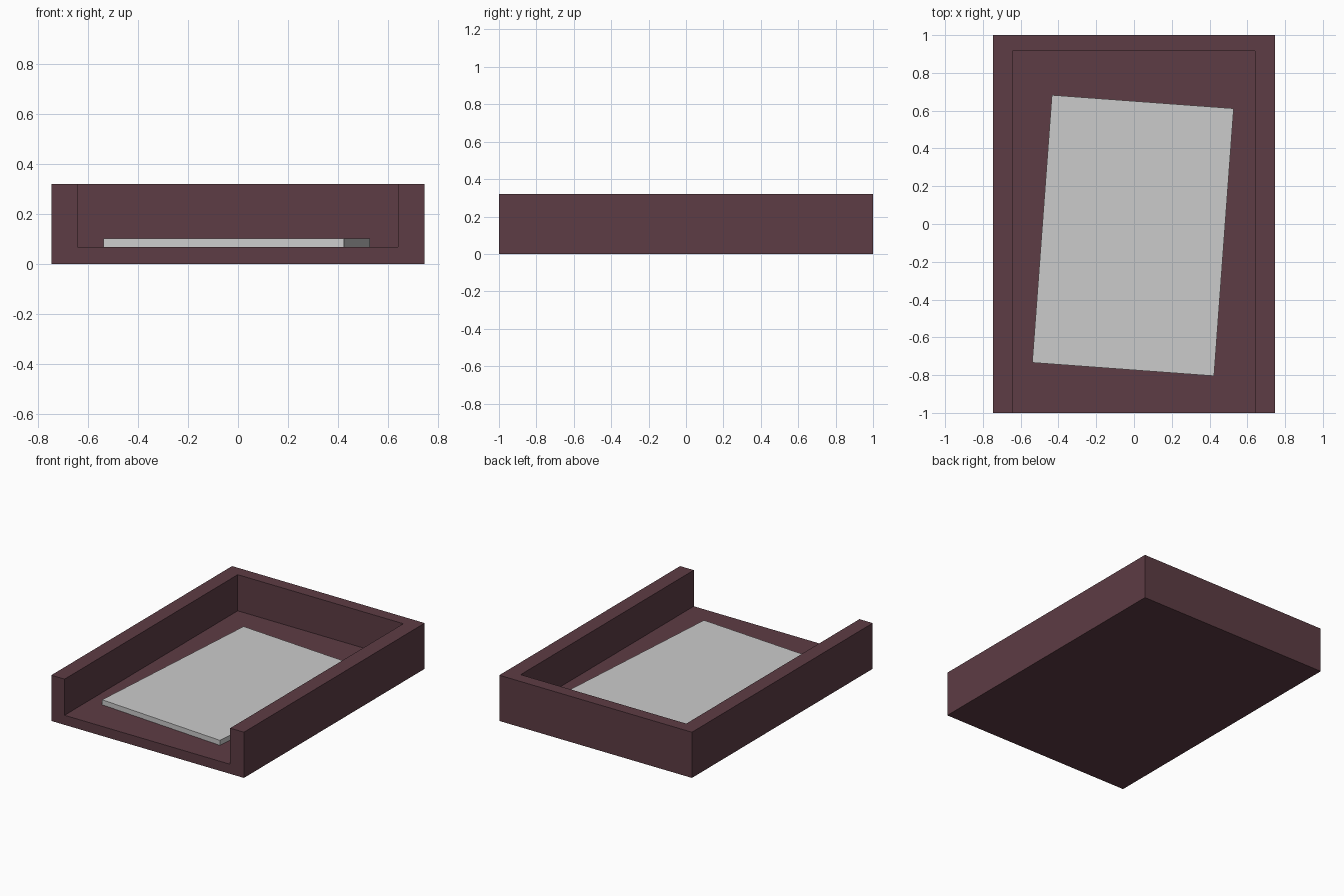
import bpy
from math import radians

if "Cube" in bpy.data.objects:
    bpy.data.objects.remove(bpy.data.objects["Cube"])


def box(name, x, y, z, turn=0.0):
    """Box spanning the given (low, high) ranges, turned about its own centre."""
    spans = (x, y, z)
    bpy.ops.mesh.primitive_cube_add(size=1, location=[(a + b) / 2 for a, b in spans])
    ob = bpy.context.object
    ob.name = name
    ob.scale = [b - a for a, b in spans]
    bpy.ops.object.transform_apply(location=False, rotation=False, scale=True)
    ob.rotation_euler.z = turn
    return ob


# Tray: solid block hollowed from the top and open at the front
tray = box("tray", (-0.746, 0.746), (-1, 1), (0, 0.32))
cavity = box("tray_cavity_cutter", (-0.643, 0.64), (-1.2, 0.915), (0.067, 0.5))
cut = tray.modifiers.new("hollow", 'BOOLEAN')
cut.operation = 'DIFFERENCE'
cut.solver = 'EXACT'
cut.object = cavity
bpy.context.view_layer.objects.active = tray
bpy.ops.object.modifier_apply(modifier=cut.name)
bpy.data.objects.remove(cavity)

maroon = bpy.data.materials.new("dark_maroon")
maroon.diffuse_color = (0.11, 0.045, 0.058, 1)
maroon.use_nodes = True
maroon.node_tree.nodes["Principled BSDF"].inputs["Base Color"].default_value = maroon.diffuse_color
tray.data.materials.clear()
tray.data.materials.append(maroon)

# Paper stack lying slightly askew, reaching down to the tray's underside
box("paper_stack", (-0.488, 0.477), (-0.771, 0.649), (0, 0.102), radians(-4.2))
